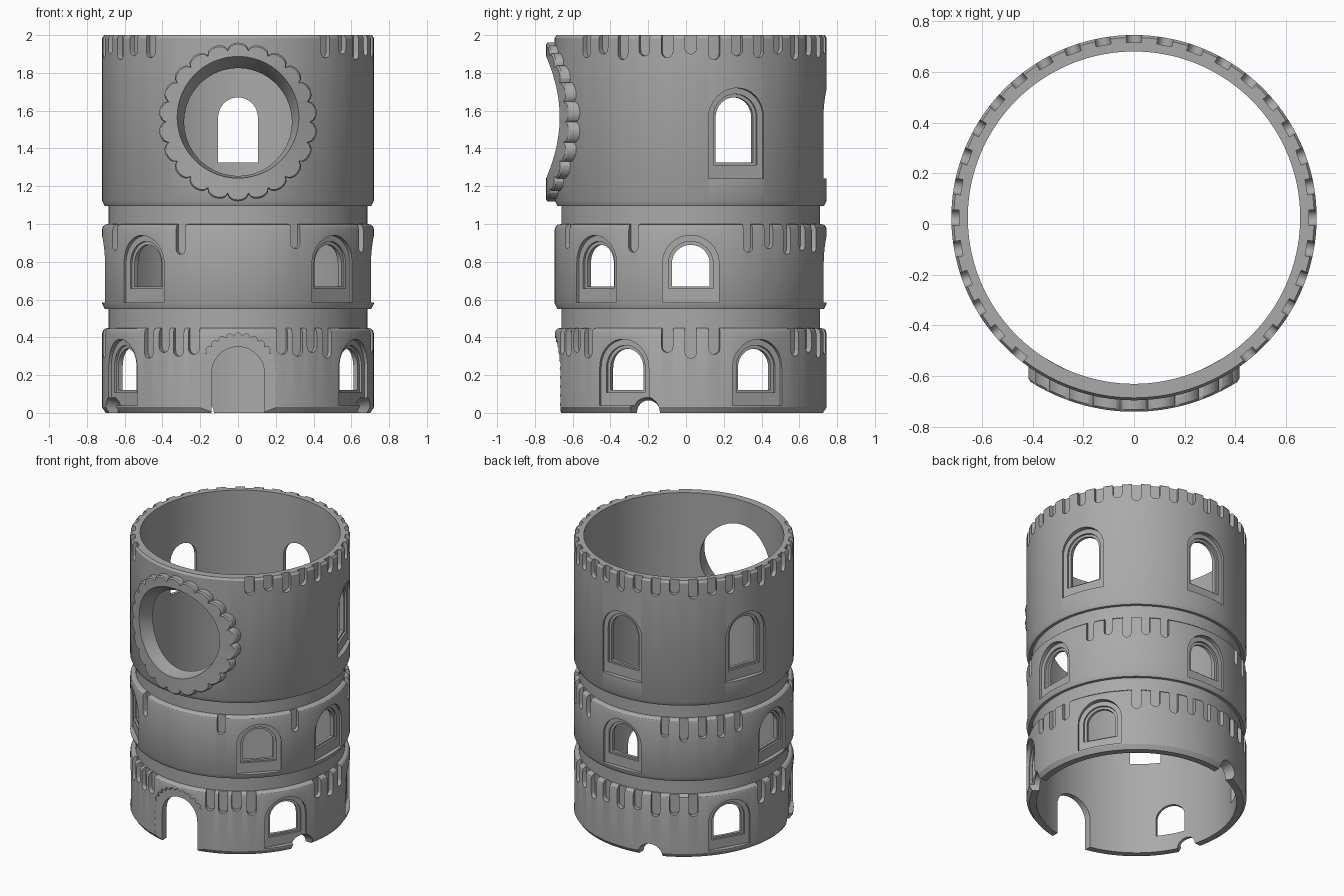
import bpy, bmesh
from math import sin, cos, pi, radians, sqrt, hypot

cube = bpy.data.objects.get("Cube")
if cube:
    bpy.data.objects.remove(cube)

CY = 0.025          # tower axis in y
R_OUT, R_IN, R_GROOVE = 0.72, 0.655, 0.685

stone = bpy.data.materials.new("grey stone")
stone.use_nodes = True
GREY = (0.4, 0.4, 0.4, 1)
stone.diffuse_color = GREY
stone.node_tree.nodes["Principled BSDF"].inputs["Base Color"].default_value = GREY


def finish(bm, name):
    bmesh.ops.recalc_face_normals(bm, faces=bm.faces)
    mesh = bpy.data.meshes.new(name)
    bm.to_mesh(mesh)
    bm.free()
    mesh.materials.append(stone)
    ob = bpy.data.objects.new(name, mesh)
    bpy.context.collection.objects.link(ob)
    return ob


def skin(bm, rings, closed=False):
    """Quad strips between successive closed rings of points."""
    loops = [[bm.verts.new(p) for p in ring] for ring in rings]
    pairs = list(zip(loops, loops[1:]))
    if closed:
        pairs.append((loops[-1], loops[0]))
    for a, b in pairs:
        n = len(a)
        for i in range(n):
            j = (i + 1) % n
            bm.faces.new((a[i], a[j], b[j], b[i]))
    return loops


def prism(bm, outline, angle, d0, d1, grow=1):
    """Cutter: an outline of (sideways, height) pushed radially from d0 to d1."""
    c, s = cos(radians(angle)), sin(radians(angle))
    rings = [[(c * d - s * u * k, CY + s * d + c * u * k, z * k) for u, z in outline]
             for d, k in ((d0, 1), (d1, grow))]
    a, b = skin(bm, rings)
    bm.faces.new(a)
    bm.faces.new(b)


def arch(half, base, spring, steps=20):
    top = [(half * cos(pi * i / steps), spring + half * sin(pi * i / steps))
           for i in range(steps + 1)]
    return [(-half, base), (half, base)] + top


def slot(half, low, high, steps=8):
    bottom = [(-half * cos(pi * i / steps), low + half - half * sin(pi * i / steps))
              for i in range(steps + 1)]
    return bottom + [(half, high), (-half, high)]


def scalloped_arch(half, base, spring, depth, lobes=25, per=6):
    """Arch whose border is a row of small outward bumps."""
    side = spring - base
    total = 2 * side + pi * half
    pts = []
    for i in range(lobes * per + 1):
        d = total * i / (lobes * per)
        h = half - depth + depth * abs(sin(pi * i / per))
        if d < side:
            pts.append((h, base + d))
        elif d > total - side:
            pts.append((-h, base + total - d))
        else:
            a = (d - side) / half
            pts.append((h * cos(a), spring + h * sin(a)))
    return pts


# Tower shell: three storeys with recessed bands, hollow inside
profile = [(R_IN, 0), (0.70, 0)]
for low, high in ((0.0, 0.45), (0.55, 1.0), (1.095, 2.0)):
    if low:
        profile += [(R_GROOVE, low), (0.705, low)]
    profile += [(R_OUT, low + 0.03)]
    if high < 2:
        profile += [(R_OUT, high - 0.03), (0.715, high - 0.013),
                    (0.703, high - 0.003), (R_GROOVE, high)]
profile += [(R_OUT, 1.985), (0.71, 2.0), (R_IN, 2.0)]
N = 144
bm = bmesh.new()
skin(bm, [[(r * cos(2 * pi * i / N), CY + r * sin(2 * pi * i / N), z)
           for i in range(N)] for r, z in profile], closed=True)
tower = finish(bm, "tower_wall")

# Windows per storey: angles, half widths, pocket base, sill, spring
windows = [
    ((-30, 30, 150, 210), 0.15, 0.10, 0.04, 0.12, 0.24),
    ((-45, 0, 90, 180, 225), 0.15, 0.10, 0.585, 0.67, 0.79),
    ((20, 90, 160), 0.155, 0.105, 1.24, 1.325, 1.565),
]
pockets, lips, holes = bmesh.new(), bmesh.new(), bmesh.new()
for angles, wide, narrow, base, sill, spring in windows:
    for a in angles:
        prism(pockets, arch(wide, base, spring), a, 0.688, 0.9)
        prism(lips, arch(narrow + 0.018, sill - 0.012, spring), a, 0.674, 0.9)
        prism(holes, arch(narrow, sill, spring), a, 0.5, 0.9)

# Doorway with scalloped surround
prism(pockets, scalloped_arch(0.212, -0.05, 0.212, 0.018), -90, 0.69, 0.9)
prism(holes, arch(0.14, -0.05, 0.21), -90, 0.5, 0.9)

# Rounded slots hanging from the top edge of each storey
slot_rows = [
    (0.47, 0.032, [a for a in range(50, 131, 10)] + [-10, 0, 10, 170, 180, 190]
     + [-90 + k * d for k in (-1, 1) for d in (19, 26, 33, 41)]),
    (1.02, 0.028, [-25, -65, -115, -155] + [s + d for s in (25, 115) for d in range(0, 41, 10)]),
    (2.05, 0.032, list(range(-50, 231, 10))),
]
for high, half, angles in slot_rows:
    for i, a in enumerate(angles):
        length = (0.15, 0.13, 0.16, 0.14)[i % 4]
        prism(pockets, slot(half * 0.95, high - length - 0.02, high), a, 0.69, 0.9)

# Flared drain notches at the foot
ring = [(0.055 * cos(2 * pi * i / 24), 0.055 * sin(2 * pi * i / 24)) for i in range(24)]
for a in (-20, 200, 107):
    prism(holes, ring, a, 0.62, 0.76, 1.85)

# Round opening at the front of the top storey
big = [(0.345 * cos(2 * pi * i / 64), 1.55 + 0.345 * sin(2 * pi * i / 64)) for i in range(64)]
prism(holes, big, -90, 0.4, 0.9)

# Apply the cuts
bpy.context.view_layer.objects.active = tower
for bm, name in ((pockets, "pocket_cutter"), (lips, "lip_cutter"), (holes, "hole_cutter")):
    cutter = finish(bm, name)
    cutter.hide_render = True
    mod = tower.modifiers.new(name, "BOOLEAN")
    mod.operation, mod.solver, mod.object = "DIFFERENCE", "EXACT", cutter
    bpy.ops.object.modifier_apply(modifier=name)
    bpy.data.objects.remove(cutter)

# Scalloped round frame, wrapped around the wall
LOBES, PER = 22, 10


def wrapped(radius, zc, depth, toothed=False):
    pts = []
    for i in range(LOBES * PER):
        t = 2 * pi * i / (LOBES * PER)
        r = radius + (0.032 * sqrt(abs(sin(LOBES / 2 * t))) if toothed else 0)
        x = r * cos(t)
        pts.append((x, CY - sqrt(depth ** 2 - x * x), zc + r * sin(t)))
    return pts


bm = bmesh.new()
skin(bm, [wrapped(0.285, 1.54, 0.656), wrapped(0.37, 1.545, 0.656),
          wrapped(0.388, 1.54, 0.70, True), wrapped(0.388, 1.54, 0.757, True),
          wrapped(0.38, 1.54, 0.765, True), wrapped(0.322, 1.565, 0.765),
          wrapped(0.29, 1.54, 0.675)], closed=True)
frame = finish(bm, "round_frame")

# Smooth curved walls, crisp edges
for ob in (tower, frame):
    bpy.ops.object.select_all(action="DESELECT")
    ob.select_set(True)
    bpy.context.view_layer.objects.active = ob
    bpy.ops.object.shade_smooth_by_angle(angle=radians(28))
